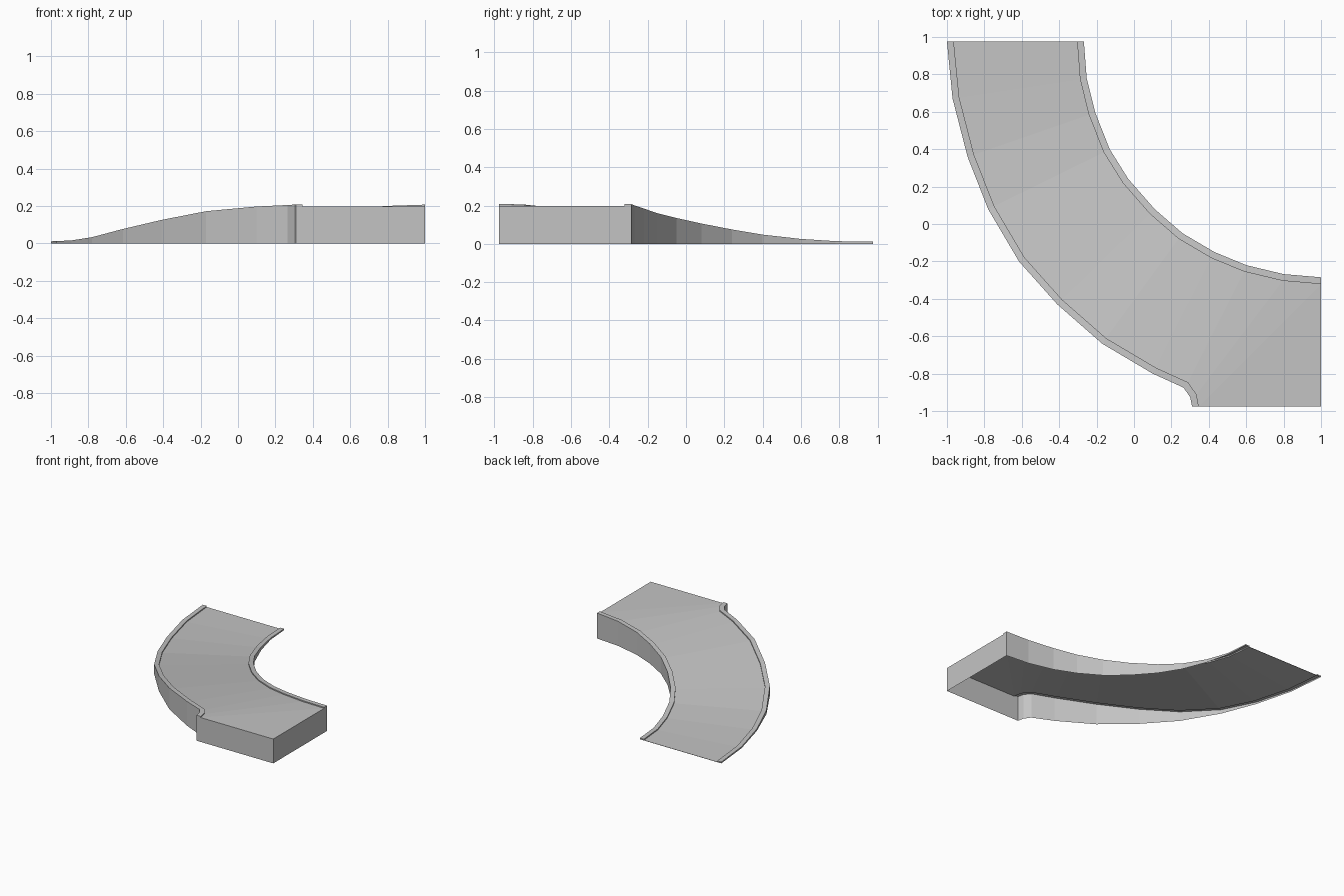
import bpy
import bmesh
from mathutils import Vector

if "Cube" in bpy.data.objects:
    bpy.data.objects.remove(bpy.data.objects["Cube"], do_unlink=True)

LIP_W, LIP_H = 0.036, 0.009
END = 0.975

grey = bpy.data.materials.new("light_grey")
grey.use_nodes = True
colour = (0.55, 0.55, 0.55, 1)
grey.diffuse_color = colour
grey.node_tree.nodes["Principled BSDF"].inputs["Base Color"].default_value = colour

# Top edges of the ramp, from the low end to the high end
outer = [Vector(p) for p in (
    (-1, END, .011), (-.97, .67, .012), (-.89, .36, .016), (-.78, .08, .033),
    (-.615, -.2, .077), (-.41, -.43, .125), (-.17, -.64, .172), (.1, -.8, .197),
    (.265, -.875, .205), (.3, -.925, .207), (.31, -END, .207))]
inner = [Vector(p) for p in (
    (-.268, END, .011), (-.253, .78, .014), (-.207, .595, .026), (-.13, .4, .048),
    (-.03, .24, .075), (.11, .08, .106), (.26, -.05, .135), (.43, -.15, .16),
    (.6, -.22, .184), (.8, -.268, .2), (1, -.285, .207))]


def inset(path, side, first, last):
    """Shift a path sideways in plan; its ends move along given directions."""
    shifted = [path[0] + Vector(first) * LIP_W]
    for a, b, c in zip(path, path[1:], path[2:]):
        n1 = Vector((a.y - b.y, b.x - a.x, 0)).normalized()
        n2 = Vector((b.y - c.y, c.x - b.x, 0)).normalized()
        n = (n1 + n2).normalized()
        shifted.append(b + n * side * LIP_W / n.dot(n1))
    return shifted + [path[-1] + Vector(last) * LIP_W]


def lower(path):
    return [p - Vector((0, 0, LIP_H)) for p in path]


def ground(path):
    return [Vector((p.x, p.y, 0)) for p in path]


def make_part(name, rails=(), polygons=()):
    """Bridge neighbouring rails with quads and add single flat faces."""
    bm = bmesh.new()
    rows = [[bm.verts.new(p) for p in rail] for rail in rails]
    for a, b in zip(rows, rows[1:]):
        for i in range(len(a) - 1):
            bm.faces.new((a[i], a[i + 1], b[i + 1], b[i]))
    for poly in polygons:
        bm.faces.new([bm.verts.new(p) for p in poly])
    bmesh.ops.remove_doubles(bm, verts=bm.verts, dist=0.0001)
    mesh = bpy.data.meshes.new(name)
    bm.to_mesh(mesh)
    bm.free()
    mesh.materials.append(grey)
    bpy.context.collection.objects.link(bpy.data.objects.new(name, mesh))


outer_in = inset(outer, 1, (1, 0, 0), (1, 0, 0))
inner_in = inset(inner, -1, (-1, 0, 0), (0, -1, 0))
outer_deck, inner_deck = lower(outer_in), lower(inner_in)
outer_base, inner_base = ground(outer), ground(inner)
corner = Vector((1, -END, outer_deck[-1].z))
corner_base = Vector((1, -END, 0))

# Curved sloping deck with its flat corner at the high end
make_part("deck", [outer_deck, inner_deck],
          [(outer_deck[-1], corner, inner_deck[-1])])

# Raised lips along both edges
make_part("outer_lip", [outer, outer_in, outer_deck])
make_part("inner_lip", [inner_deck, inner_in, inner])

# Curved side walls
make_part("outer_wall", [outer_base, outer])
make_part("inner_wall", [inner, inner_base])

# Flat end walls; the underside stays open
make_part("front_wall", polygons=[(
    outer_base[-1], corner_base, corner, outer_deck[-1], outer_in[-1], outer[-1])])
make_part("side_wall", polygons=[(
    corner_base, inner_base[-1], inner[-1], inner_in[-1], inner_deck[-1], corner)])
make_part("low_end", polygons=[(
    outer_base[0], outer[0], outer_in[0], outer_deck[0],
    inner_deck[0], inner_in[0], inner[0], inner_base[0])])
